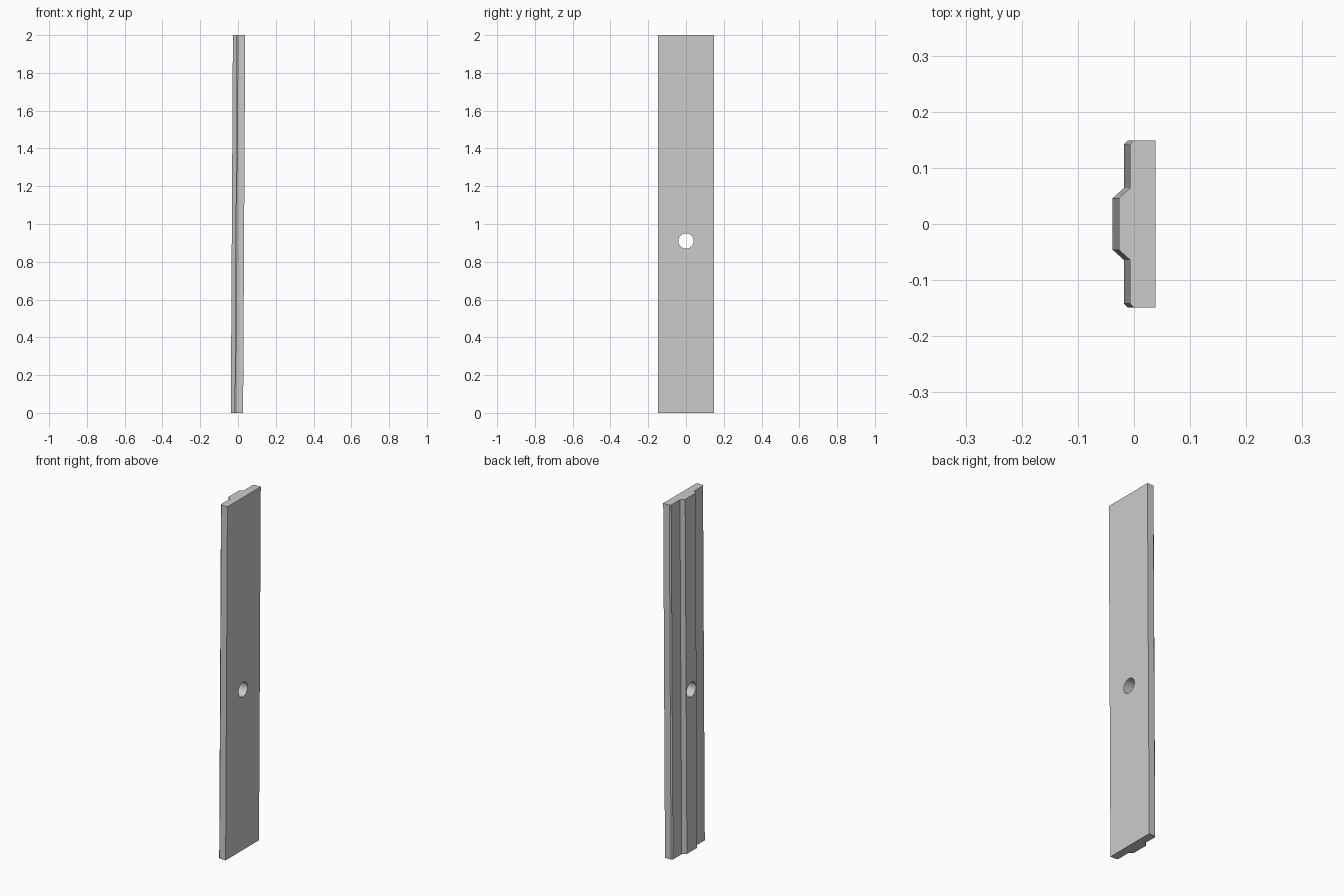
import bpy
import bmesh
import math

cube = bpy.data.objects.get("Cube")
if cube:
    bpy.data.objects.remove(cube, do_unlink=True)

HEIGHT = 2.0
LEAN = 0.011  # sideways drift from bottom to top

grey = bpy.data.materials.new("light_grey")
grey.use_nodes = True
colour = (0.6, 0.6, 0.6, 1)
grey.diffuse_color = colour
grey.node_tree.nodes["Principled BSDF"].inputs["Base Color"].default_value = colour


def add_object(name, bm):
    bmesh.ops.recalc_face_normals(bm, faces=bm.faces)
    mesh = bpy.data.meshes.new(name)
    bm.to_mesh(mesh)
    bm.free()
    mesh.materials.append(grey)
    obj = bpy.data.objects.new(name, mesh)
    bpy.context.collection.objects.link(obj)
    return obj


# Half cross-section (x, y) from the flat face round to the raised rib
half = [(0.027, 0.149), (-0.011, 0.149), (-0.018, 0.142),
        (-0.018, 0.064), (-0.038, 0.046)]
profile = half + [(x, -y) for x, y in reversed(half)]

# Ribbed plank, extruded upward with a slight lean
bm = bmesh.new()
base = bm.faces.new([bm.verts.new((x, y, 0)) for x, y in profile])
top = bmesh.ops.extrude_face_region(bm, geom=[base], use_keep_orig=True)
top_verts = [g for g in top["geom"] if isinstance(g, bmesh.types.BMVert)]
bmesh.ops.translate(bm, verts=top_verts, vec=(LEAN, 0, HEIGHT))
plank = add_object("ribbed_plank", bm)

# Round through hole
bm = bmesh.new()
bmesh.ops.create_cone(bm, cap_ends=True, segments=32,
                      radius1=0.041, radius2=0.041, depth=0.4)
cutter = add_object("hole_cutter", bm)
cutter.rotation_euler = (0, math.pi / 2, 0)
cutter.location = (0, 0, 0.91)
cutter.hide_render = True
bpy.context.view_layer.update()

hole = plank.modifiers.new("bolt_hole", "BOOLEAN")
hole.operation = "DIFFERENCE"
hole.solver = "EXACT"
hole.object = cutter

bpy.ops.object.select_all(action="DESELECT")
plank.select_set(True)
bpy.context.view_layer.objects.active = plank
bpy.ops.object.modifier_apply(modifier=hole.name)
bpy.data.objects.remove(cutter, do_unlink=True)
bpy.ops.object.shade_smooth_by_angle(angle=math.radians(30))
